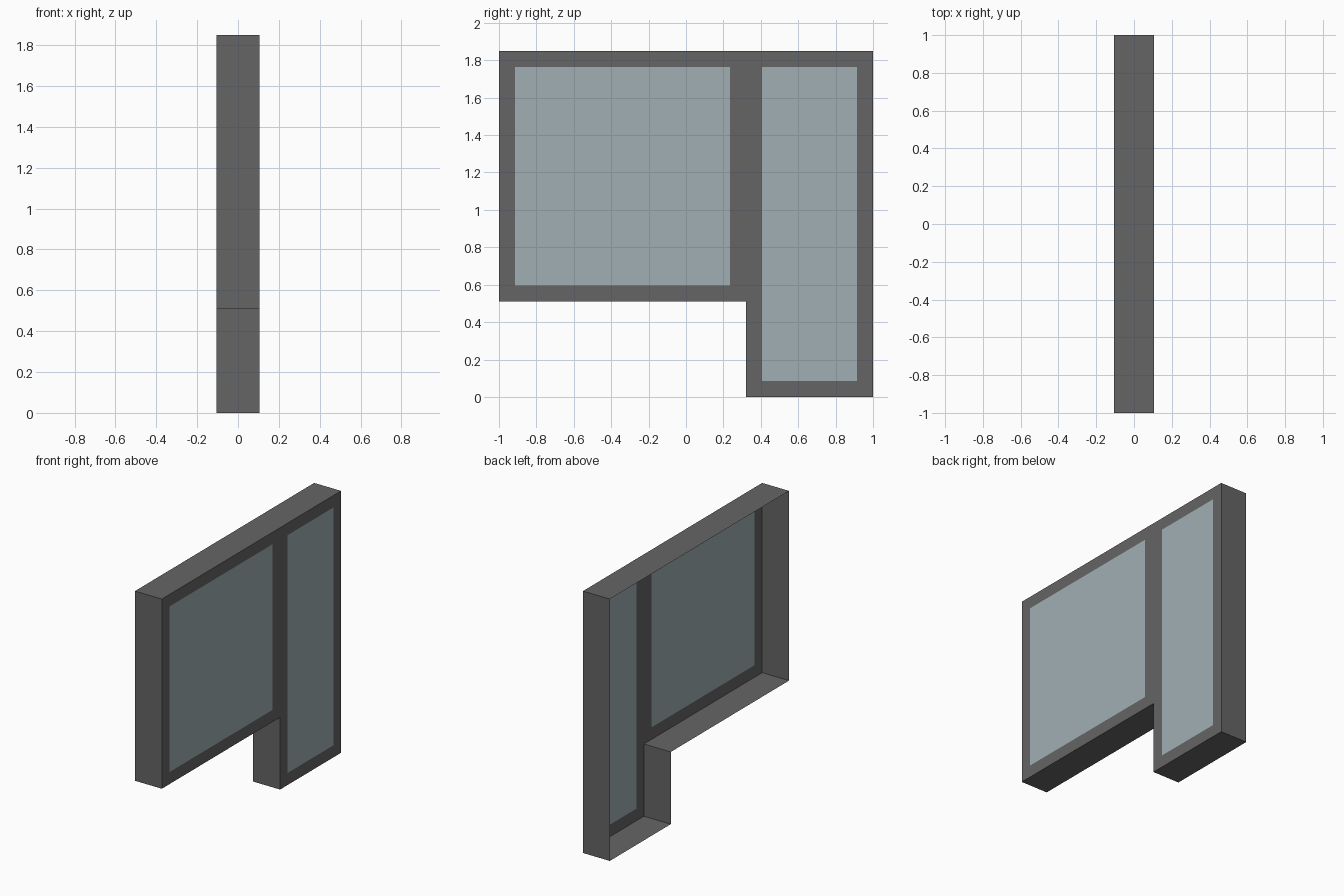
import bpy, bmesh

if "Cube" in bpy.data.objects:
    bpy.data.objects.remove(bpy.data.objects["Cube"])

HALF = 0.105                      # half depth; the shell is open at -x
TOP, RIM = 1.85, 0.085
STEP_Y, STEP_Z = 0.32, 0.51       # corner where the window meets the door

outline = [(-1, STEP_Z), (STEP_Y, STEP_Z), (STEP_Y, 0), (1, 0), (1, TOP), (-1, TOP)]
# pane rectangles: y0, z0, y1, z1
panes = {
    "window_glass": (-1 + RIM, STEP_Z + RIM, STEP_Y - RIM, TOP - RIM),
    "door_glass": (STEP_Y + RIM, RIM, 1 - RIM, TOP - RIM),
}


def material(name, color):
    m = bpy.data.materials.new(name)
    m.diffuse_color = color
    m.use_nodes = True
    m.node_tree.nodes["Principled BSDF"].inputs["Base Color"].default_value = m.diffuse_color
    return m


def finish(name, bm, mat):
    me = bpy.data.meshes.new(name)
    bm.to_mesh(me)
    bm.free()
    me.materials.append(mat)
    ob = bpy.data.objects.new(name, me)
    bpy.context.collection.objects.link(ob)
    return ob


def corners(y0, z0, y1, z1):
    return [(y0, z0), (y1, z0), (y1, z1), (y0, z1)]


def ring(bm, pts):
    vs = [bm.verts.new((HALF, y, z)) for y, z in pts]
    return vs, [bm.edges.new((a, b)) for a, b in zip(vs, vs[1:] + vs[:1])]


frame_mat = material("frame_grey", (0.13, 0.13, 0.13, 1))
glass_mat = material("glass", (0.35, 0.43, 0.45, 1))

# frame: flat front with two openings, outer rim walls, open back
bm = bmesh.new()
outer, edges = ring(bm, outline)
for rect in panes.values():
    edges += ring(bm, corners(*rect))[1]
bmesh.ops.triangle_fill(bm, edges=edges, use_beauty=True, normal=(1, 0, 0))
for f in bm.faces:
    f.normal_update()
    if f.normal.x < 0:
        f.normal_flip()
back = [bm.verts.new((-HALF, v.co.y, v.co.z)) for v in outer]
n = len(outer)
for i in range(n):
    j = (i + 1) % n
    bm.faces.new((outer[j], outer[i], back[i], back[j]))
finish("frame", bm, frame_mat)

# glass panes flush with the front
for name, rect in panes.items():
    bm = bmesh.new()
    bm.faces.new(ring(bm, corners(*rect))[0])
    finish(name, bm, glass_mat)
